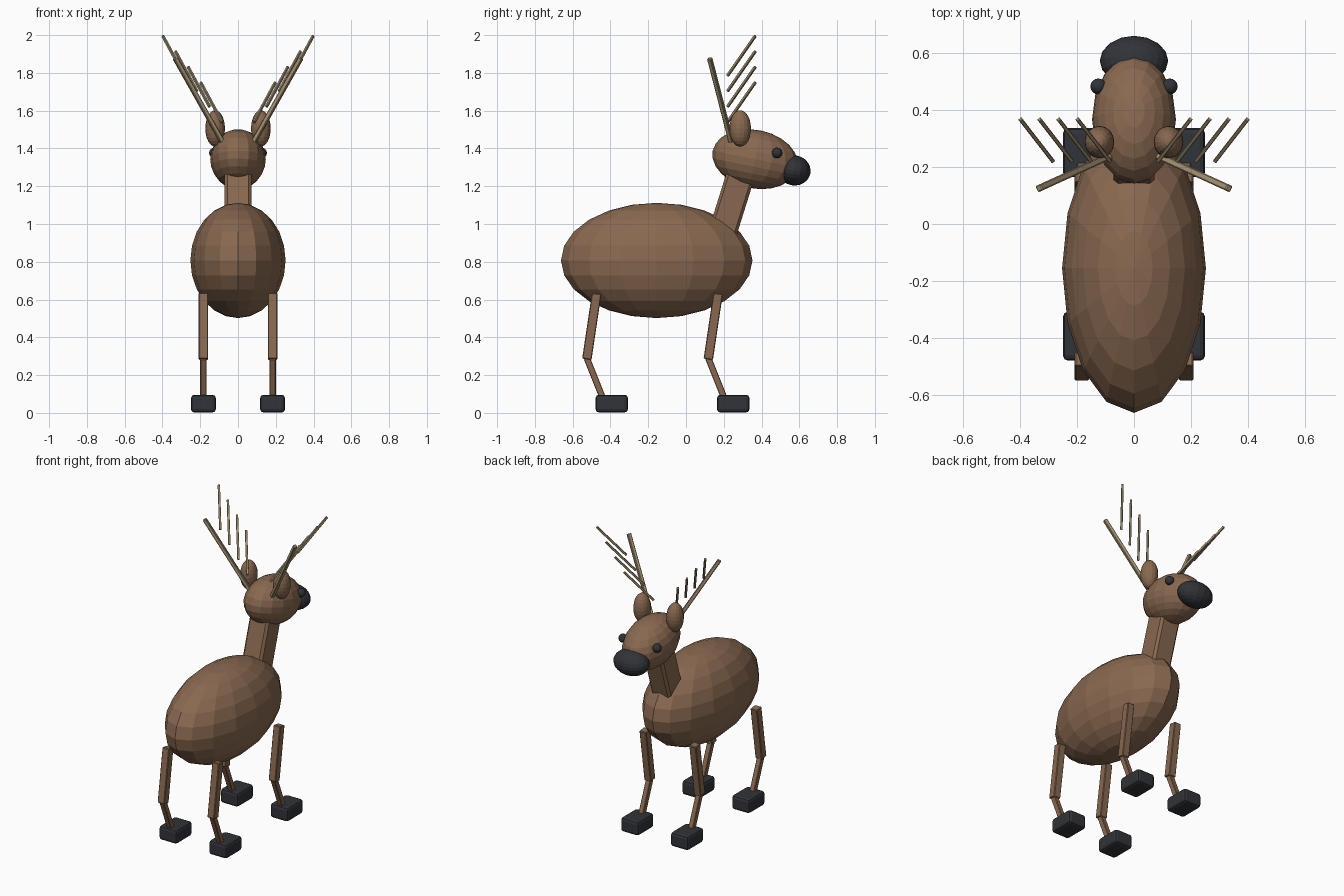
import bpy
from mathutils import Vector

if "Cube" in bpy.data.objects:
    bpy.data.objects.remove(bpy.data.objects["Cube"])


def material(name, rgb):
    m = bpy.data.materials.new(name)
    m.diffuse_color = (*rgb, 1)
    m.use_nodes = True
    m.node_tree.nodes["Principled BSDF"].inputs["Base Color"].default_value = m.diffuse_color
    return m


FUR = material("brown_fur", (0.25, 0.14, 0.08))
DARK = material("dark_horn", (0.03, 0.033, 0.04))
BONE = material("tan_antler", (0.40, 0.31, 0.18))


def finish(name, mat, bevel=0.0, segments=1):
    ob = bpy.context.object
    ob.name = name
    ob.data.materials.append(mat)
    bpy.ops.object.transform_apply(location=False, rotation=False, scale=True)
    if bevel:
        mod = ob.modifiers.new("bevel", 'BEVEL')
        mod.width = bevel
        mod.segments = segments
    return ob


def ellipsoid(name, loc, radii, mat, tilt=0.0):
    bpy.ops.mesh.primitive_uv_sphere_add(segments=16, ring_count=12, radius=1,
                                         location=loc, rotation=(tilt, 0, 0))
    bpy.context.object.scale = radii
    return finish(name, mat)


def bar(name, a, b, width, depth, mat, bevel):
    """Square bar running from point a to point b."""
    a, b = Vector(a), Vector(b)
    rot = (b - a).to_track_quat('Z', 'Y').to_euler()
    bpy.ops.mesh.primitive_cube_add(size=1, location=(a + b) / 2, rotation=rot)
    bpy.context.object.scale = (width, depth, (b - a).length)
    return finish(name, mat, bevel)


# Body, neck, head and nose
ellipsoid("body", (0, -0.155, 0.807), (0.252, 0.507, 0.305), FUR)
bar("neck", (0, 0.183, 0.92), (0, 0.299, 1.29), 0.142, 0.15, FUR, 0.015)
ellipsoid("head", (0, 0.366, 1.343), (0.147, 0.229, 0.155), FUR, -0.2)
ellipsoid("nose", (0, 0.572, 1.284), (0.12, 0.088, 0.08), DARK, -0.2)

for side, s in (("left", -1), ("right", 1)):
    # Eyes and ears
    ellipsoid(f"{side}_eye", (s * 0.125, 0.482, 1.376), (0.028, 0.028, 0.028), DARK)
    ellipsoid(f"{side}_ear", (s * 0.121, 0.287, 1.506), (0.052, 0.057, 0.096), FUR)

    # Antler beam with four parallel tines
    bar(f"{side}_antler_beam", (s * 0.075, 0.243, 1.42), (s * 0.333, 0.125, 1.878),
        0.024, 0.024, BONE, 0.004)
    for i in range(4):
        base = Vector((s * (0.284 - 0.0667 * i), 0.22, 1.785 - 0.082 * i))
        bar(f"{side}_antler_tine_{i + 1}", base, base + Vector((s * 0.114, 0.147, 0.211)),
            0.014, 0.014, BONE, 0.002)

    # Legs and hooves
    x = s * 0.183
    for end, y in (("rear", -0.393), ("front", 0.25)):
        bar(f"{end}_{side}_upper_leg", (x, y - 0.132, 0.284), (x, y - 0.08, 0.632),
            0.05, 0.05, FUR, 0.004)
        bar(f"{end}_{side}_lower_leg", (x, y - 0.036, 0.05), (x, y - 0.132, 0.29),
            0.034, 0.034, FUR, 0.003)
        bpy.ops.mesh.primitive_cube_add(size=1, location=(x, y, 0.049))
        bpy.context.object.scale = (0.132, 0.172, 0.094)
        finish(f"{end}_{side}_hoof", DARK, 0.018, 2)
